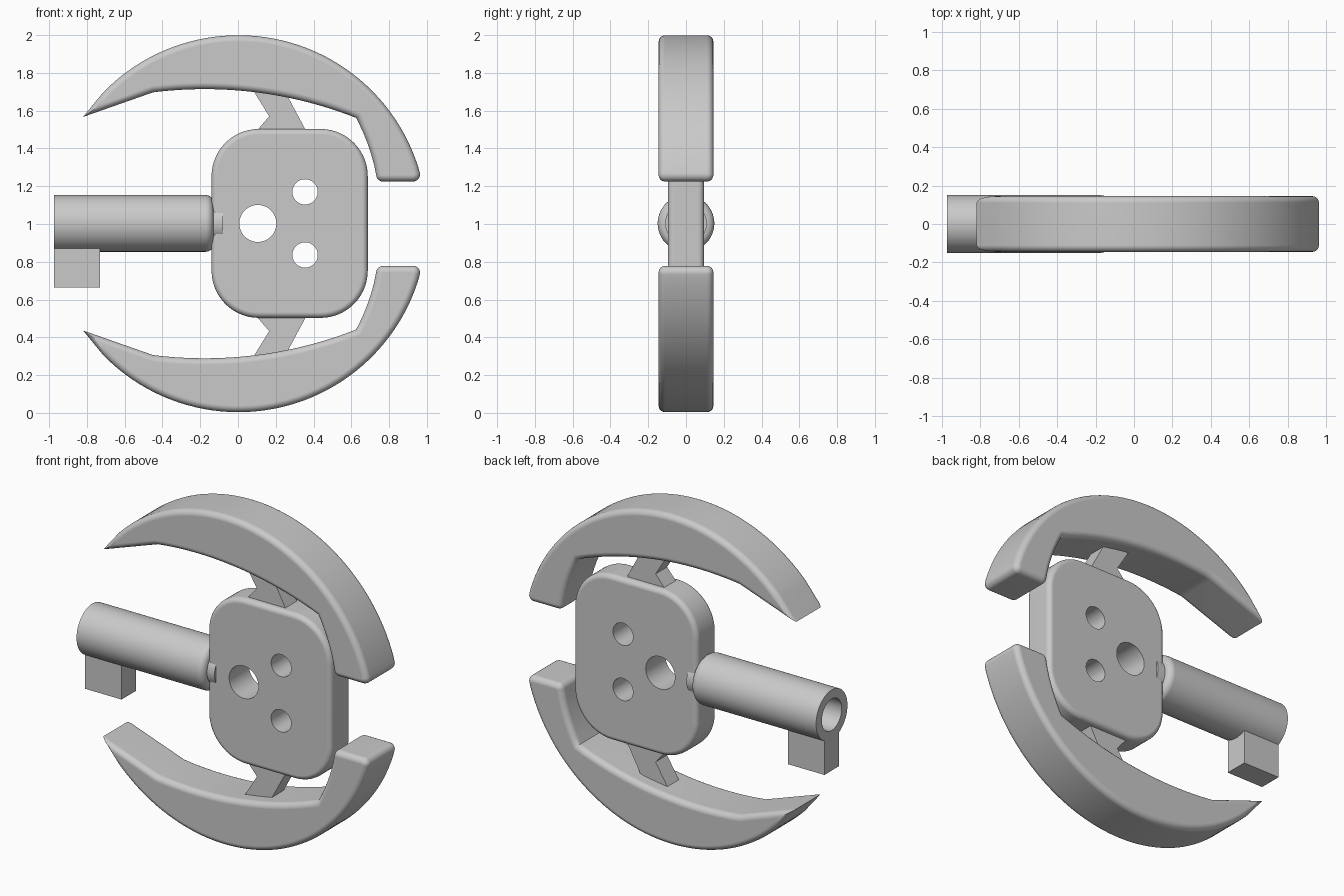
import bpy, bmesh, math
from mathutils import Vector

if "Cube" in bpy.data.objects:
    bpy.data.objects.remove(bpy.data.objects["Cube"], do_unlink=True)

grey = bpy.data.materials.new("plain grey")
grey.use_nodes = True
COLOUR = (0.59, 0.59, 0.59, 1)
grey.diffuse_color = COLOUR
grey.node_tree.nodes["Principled BSDF"].inputs["Base Color"].default_value = COLOUR
MID = 1.003  # height of the shaft axis


def arc(a, b, sag, n):
    """Points of a circular arc from a to b, bulging to the left by sag."""
    a, b = Vector(a), Vector(b)
    d = (b - a).normalized()
    side = Vector((-d.y, d.x))
    half = (b - a).length / 2
    r = (half * half + sag * sag) / (2 * sag)
    ang = math.asin(half / r)
    return [(a + b) / 2 + d * r * math.sin(ang * t) + side * (r * math.cos(ang * t) - r + sag)
            for t in (2 * i / n - 1 for i in range(n + 1))]


def corner(prev, p, nxt, r, n=6):
    """Points that round the corner p."""
    p = Vector(p)
    u, v = (Vector(prev) - p).normalized(), (Vector(nxt) - p).normalized()
    half = u.angle(v) / 2
    cut = r / math.tan(half)
    centre = p + (u + v).normalized() * r / math.sin(half)
    s, e = (p + u * cut - centre).normalized(), (p + v * cut - centre).normalized()
    turn = math.pi - 2 * half
    return [centre + (s * math.sin(turn * (1 - i / n)) + e * math.sin(turn * i / n))
            * r / math.sin(turn) for i in range(n + 1)]


def inset(pts, amount):
    """Move a clockwise outline inwards with mitred corners."""
    out = []
    for i, p in enumerate(pts):
        d1 = (p - pts[i - 1]).normalized()
        d2 = (pts[(i + 1) % len(pts)] - p).normalized()
        n1, n2 = Vector((d1.y, -d1.x)), Vector((d2.y, -d2.x))
        out.append(p + (n1 + n2) * amount / (1 + n1.dot(n2)))
    return out


def finish(name, bm):
    bmesh.ops.recalc_face_normals(bm, faces=bm.faces)
    mesh = bpy.data.meshes.new(name)
    bm.to_mesh(mesh)
    bm.free()
    mesh.materials.append(grey)
    obj = bpy.data.objects.new(name, mesh)
    bpy.context.collection.objects.link(obj)
    return obj


def smooth(obj):
    bpy.ops.object.select_all(action='DESELECT')
    obj.select_set(True)
    bpy.context.view_layer.objects.active = obj
    bpy.ops.object.shade_smooth_by_angle(angle=math.radians(32))
    obj.modifiers.new("flat caps", 'WEIGHTED_NORMAL').keep_sharp = True


def slab(name, pts, depth, bevel=0.0, flip=False, steps=5):
    """Plate from an (x, z) outline, with rounded rims."""
    pts = [Vector(p) for p in pts]
    levels = [(0, depth)]
    if bevel:
        levels = [(bevel * (1 - math.cos(t)), depth - bevel + bevel * math.sin(t))
                  for t in (math.pi / 2 * i / steps for i in range(steps + 1))]
    levels = [(o, -y) for o, y in reversed(levels)] + levels
    bm = bmesh.new()
    rings = []
    for off, y in levels:
        rings.append([bm.verts.new((p.x, y, 2.003 - p.y if flip else p.y))
                      for p in inset(pts, off)])
    for r1, r2 in zip(rings, rings[1:]):
        for i in range(len(r1)):
            bm.faces.new((r1[i - 1], r1[i], r2[i], r2[i - 1]))
    bm.faces.new(rings[0])
    bm.faces.new(rings[-1])
    return finish(name, bm)


# Crescent guards, joined to the bow by kinked struts
tip, end_out, end_in = (-0.82, 1.567), (0.975, 1.225), (0.738, 1.225)
bend, shoulder = (-0.45, 1.697), (0.625, 1.562)
outer = [p for p in arc(tip, end_out, 0.596, 56)
         if (p - Vector(tip)).length > 0.15 and (p - Vector(end_out)).length > 0.06]
inner = [p for p in arc(shoulder, end_in, 0.015, 8) if (p - Vector(end_in)).length > 0.06][::-1]
crescent = ([Vector(tip)] + outer
            + corner(outer[-1], end_out, end_in, 0.036)
            + corner(end_out, end_in, inner[0], 0.036) + inner
            + arc(bend, shoulder, 0.068, 24)[-2::-1])
strut = [(0.045, 1.765), (0.215, 1.765), (0.357, 1.5), (0.357, 1.46),
         (0.105, 1.46), (0.105, 1.5), (0.165, 1.57)]
for place, flip in (("upper", False), ("lower", True)):
    smooth(slab(place + "_crescent", crescent, 0.145, 0.034, flip))
    slab(place + "_strut", strut, 0.055, flip=flip)

# Bow plate with three round holes
box = [(-0.14, 0.503), (-0.14, 1.503), (0.687, 1.503), (0.687, 0.503)]
outline = []
for i, p in enumerate(box):
    outline += corner(box[i - 1], p, box[(i + 1) % 4], 0.25, 14)
bow = slab("bow_plate", outline, 0.095, 0.03)
for x, z, r in ((0.105, MID, 0.098), (0.355, MID + 0.167, 0.067), (0.355, MID - 0.167, 0.067)):
    bpy.ops.mesh.primitive_cylinder_add(vertices=48, radius=r, depth=1, location=(x, 0, z),
                                        rotation=(math.pi / 2, 0, 0))
    cutter = bpy.context.object
    cutter.hide_render = True
    cut = bow.modifiers.new("hole", 'BOOLEAN')
    cut.operation, cut.object = 'DIFFERENCE', cutter
    bpy.context.view_layer.objects.active = bow
    bpy.ops.object.modifier_apply(modifier=cut.name)
    bpy.data.objects.remove(cutter, do_unlink=True)
smooth(bow)

# Hollow shaft, turned about the x axis, with a rounded inner end
profile = [(-0.4, 0), (-0.4, 0.095), (-0.975, 0.095), (-0.975, 0.15)]
profile += [(-0.17 + 0.04 * math.sin(t), 0.11 + 0.04 * math.cos(t))
            for t in (math.pi / 2 * i / 5 for i in range(6))]
profile += [(-0.08, 0.11), (-0.08, 0)]
bm = bmesh.new()
verts = [bm.verts.new((x, 0, MID + r)) for x, r in profile]
edges = [bm.edges.new(pair) for pair in zip(verts, verts[1:])]
bmesh.ops.spin(bm, geom=verts + edges, cent=(0, 0, MID), axis=(1, 0, 0),
               angle=math.tau, steps=64, use_duplicate=False)
bmesh.ops.remove_doubles(bm, verts=bm.verts, dist=0.0001)
smooth(finish("shaft", bm))

# Key bit under the shaft
slab("key_bit", [(-0.975, 0.665), (-0.975, 0.885), (-0.73, 0.885), (-0.73, 0.665)], 0.07)
